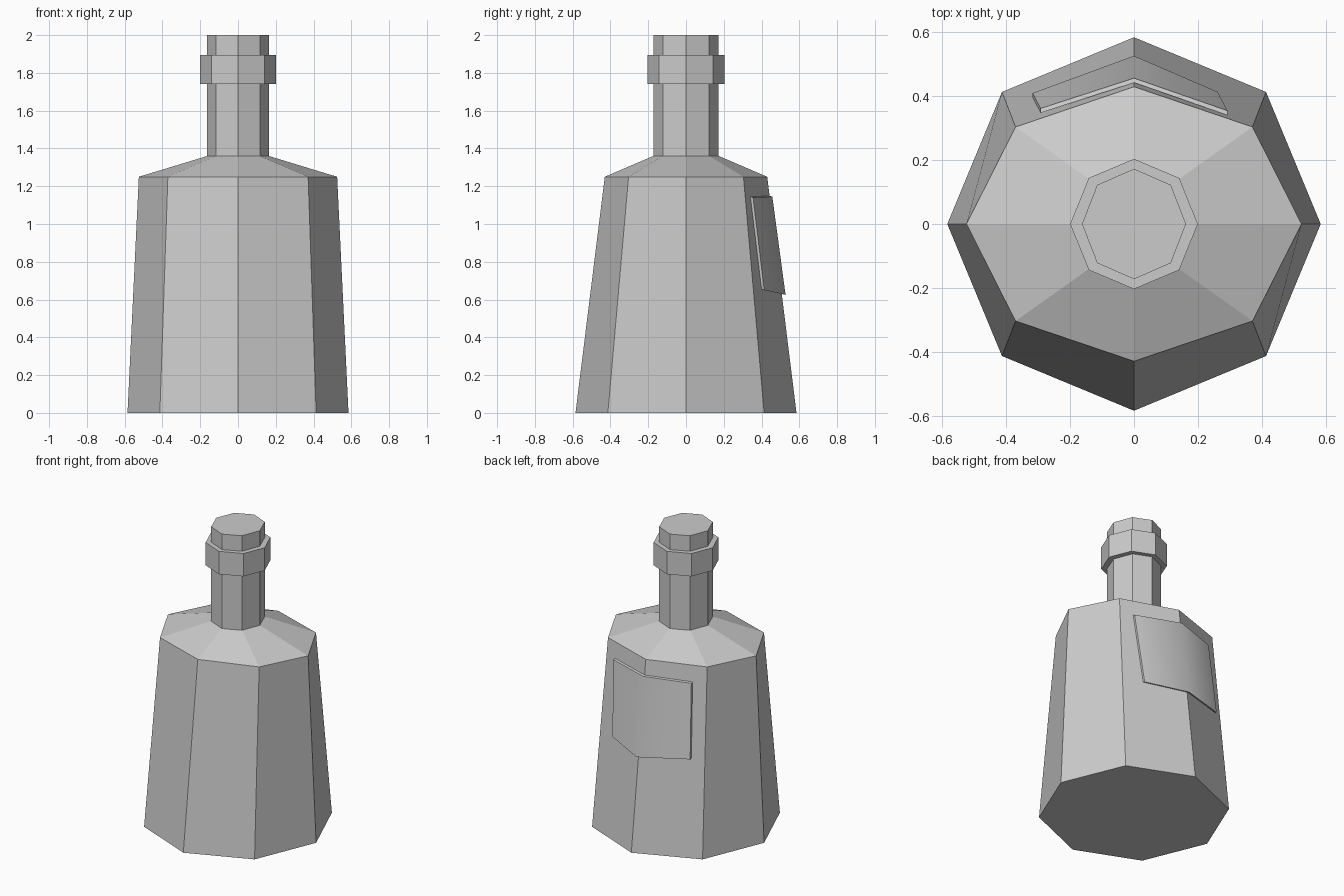
import bpy
import math

if "Cube" in bpy.data.objects:
    bpy.data.objects.remove(bpy.data.objects["Cube"])

SIDES = 8


def make_object(name, verts, faces):
    mesh = bpy.data.meshes.new(name)
    mesh.from_pydata(verts, [], faces)
    mesh.update()
    obj = bpy.data.objects.new(name, mesh)
    bpy.context.collection.objects.link(obj)
    return obj


def loft(name, rings):
    """Stack octagonal rings (x radius, y radius, z) into a capped solid."""
    verts = []
    for rx, ry, z in rings:
        for i in range(SIDES):
            a = 2 * math.pi * i / SIDES
            verts.append((rx * math.cos(a), ry * math.sin(a), z))
    faces = [tuple(reversed(range(SIDES)))]
    for r in range(len(rings) - 1):
        for i in range(SIDES):
            j = (i + 1) % SIDES
            a, b = r * SIDES, (r + 1) * SIDES
            faces.append((a + i, a + j, b + j, b + i))
    last = (len(rings) - 1) * SIDES
    faces.append(tuple(range(last, last + SIDES)))
    return make_object(name, verts, faces)


# Tapered body, sloping shoulder and neck in one shell
loft("bottle", [
    (0.585, 0.585, 0.0),
    (0.525, 0.43, 1.25),
    (0.163, 0.173, 1.36),
    (0.163, 0.173, 2.0),
])

# Raised collar around the neck
loft("neck_collar", [(0.2, 0.204, 1.74), (0.2, 0.204, 1.895)])

# Thin label folded over the back ridge: outer points, then inner points
outer = [(0.262, 0.414, 0.65), (0.0, 0.527, 0.625), (-0.318, 0.41, 0.65),
         (0.293, 0.355, 1.14), (0.0, 0.457, 1.145), (-0.293, 0.362, 1.14)]
inner = [(x, y - 0.014, z + 0.004) for x, y, z in outer]
label = make_object("back_label", outer + inner, [
    (0, 1, 4, 3), (1, 2, 5, 4),
    (6, 9, 10, 7), (7, 10, 11, 8),
    (0, 6, 7, 1), (1, 7, 8, 2),
    (3, 4, 10, 9), (4, 5, 11, 10),
    (0, 3, 9, 6), (2, 8, 11, 5),
])
bpy.context.view_layer.objects.active = label
label.select_set(True)
bpy.ops.object.shade_smooth_by_angle(angle=math.radians(55))
